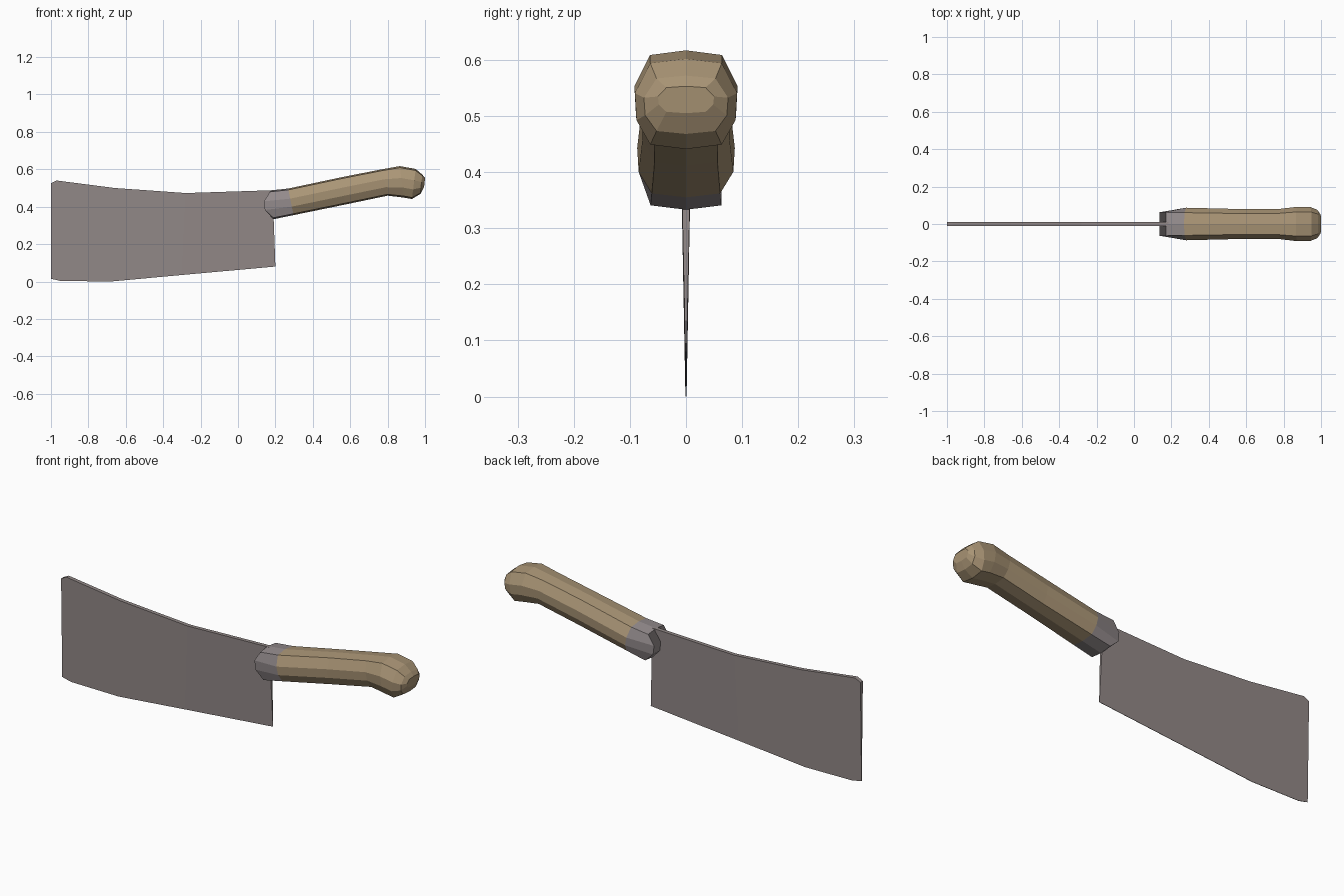
import bpy, bmesh

if "Cube" in bpy.data.objects:
    bpy.data.objects.remove(bpy.data.objects["Cube"])


def material(name, color):
    m = bpy.data.materials.new(name)
    m.diffuse_color = (*color, 1)
    m.use_nodes = True
    m.node_tree.nodes["Principled BSDF"].inputs["Base Color"].default_value = m.diffuse_color
    return m


def finish(name, bm, mats):
    bmesh.ops.recalc_face_normals(bm, faces=bm.faces)
    me = bpy.data.meshes.new(name)
    bm.to_mesh(me)
    bm.free()
    for m in mats:
        me.materials.append(m)
    ob = bpy.data.objects.new(name, me)
    bpy.context.collection.objects.link(ob)


steel = material("blade_steel", (0.29, 0.25, 0.245))
bolster_steel = material("bolster_steel", (0.30, 0.265, 0.27))
wood = material("wood", (0.40, 0.30, 0.18))

# Blade: spine and edge points paired, thick spine narrowing to a sharp edge
spine = [(-1, .525), (-.97, .54), (-.66, .50), (-.28, .473), (.185, .488)]
edge = [(-1, .015), (-.95, .003), (-.68, 0), (-.3, .035), (.2, .08)]
bm = bmesh.new()
rows = []
for (sx, sz), (ex, ez) in zip(spine, edge):
    rows.append([bm.verts.new(p) for p in
                 ((sx, -.01, sz), (sx, .01, sz), (ex, .001, ez), (ex, -.001, ez))])
for a, b in zip(rows, rows[1:]):
    for i in range(4):
        j = (i + 1) % 4
        bm.faces.new((a[i], a[j], b[j], b[i]))
bm.faces.new(rows[0])
bm.faces.new(rows[-1])
finish("blade", bm, [steel])

# Lofted grip cross-section: (fraction from top to bottom, fraction of half width)
half = [(.05, .7), (.38, 1), (.68, .97), (.95, .7)]
section = [(0, 0)] + half + [(1, 0)] + [(t, -w) for t, w in reversed(half)]


def ring(top, bottom, width):
    return [(top[0] + (bottom[0] - top[0]) * t, width * w,
             top[1] + (bottom[1] - top[1]) * t) for t, w in section]


def loft(name, rings, mat):
    bm = bmesh.new()
    loops = [[bm.verts.new(p) for p in r] for r in rings]
    for a, b in zip(loops, loops[1:]):
        for i in range(len(a)):
            j = (i + 1) % len(a)
            bm.faces.new((a[i], a[j], b[j], b[i]))
    bm.faces.new(loops[0])
    bm.faces.new(loops[-1])
    finish(name, bm, [mat])


# Bolster: front ring has flat sides and cheeks pushed out over the blade
joint = ring((.268, .497), (.297, .355), .087)
front = []
for (t, w), (x, y, z) in zip(section, ring((.17, .487), (.19, .333), .063)):
    side = 0 if w == 0 else (1 if w > 0 else -1)
    bulge = .04 if .2 < t < .8 else 0
    front.append((x - bulge, .063 * side, z))
loft("bolster", [front, joint], bolster_steel)

# Wooden handle with hooked, rounded butt
loft("handle", [joint,
                ring((.56, .559), (.57, .411), .08),
                ring((.77, .600), (.80, .459), .081),
                ring((.865, .617), (.885, .449), .092),
                ring((.95, .602), (.93, .441), .091),
                ring((.985, .572), (.975, .468), .075),
                ring((1, .553), (.995, .505), .05)], wood)
